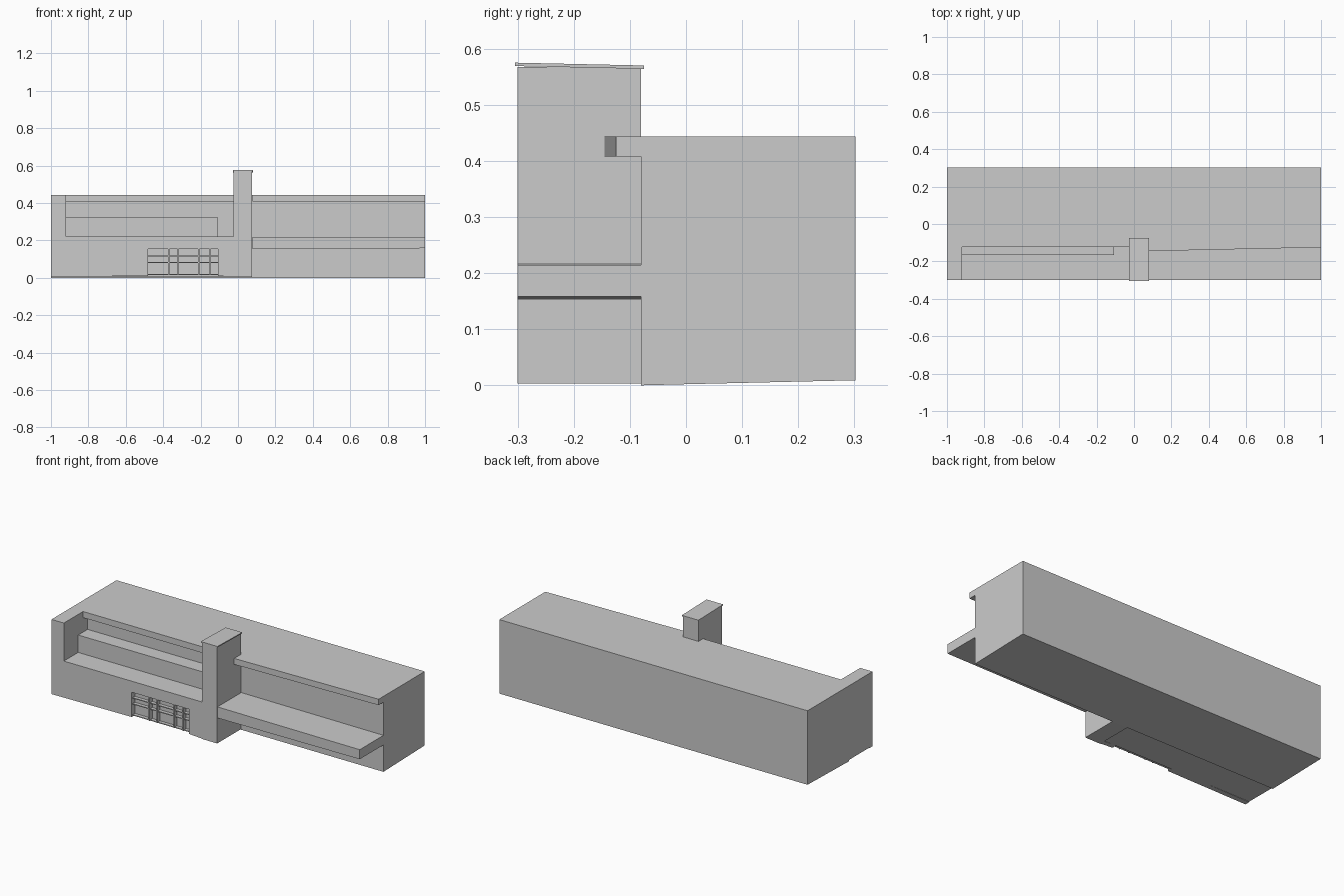
import bpy, bmesh
from mathutils import Vector

if "Cube" in bpy.data.objects:
    bpy.data.objects.remove(bpy.data.objects["Cube"])


def prism(name, base, offset):
    """Extrude a planar outline along an offset vector."""
    bm = bmesh.new()
    face = bm.faces.new([bm.verts.new(p) for p in base])
    new = bmesh.ops.extrude_face_region(bm, geom=[face])["geom"]
    verts = [g for g in new if isinstance(g, bmesh.types.BMVert)]
    bmesh.ops.translate(bm, vec=Vector(offset), verts=verts)
    bmesh.ops.recalc_face_normals(bm, faces=bm.faces[:])
    mesh = bpy.data.meshes.new(name)
    bm.to_mesh(mesh)
    bm.free()
    obj = bpy.data.objects.new(name, mesh)
    bpy.context.collection.objects.link(obj)
    return obj


def box(name, x, y, z):
    base = [(x[0], y[0], z[0]), (x[1], y[0], z[0]), (x[1], y[1], z[0]), (x[0], y[1], z[0])]
    return prism(name, base, (0, 0, z[1] - z[0]))


def along_x(name, x0, x1, profile):
    return prism(name, [(x0, y, z) for y, z in profile], (x1 - x0, 0, 0))


FRONT, WALL, ROOF = -0.3, -0.08, 0.443

# Main block, underside rising slightly towards the back
along_x("main_block", -1, 1, [(WALL, 0), (0, 0.002), (0.302, 0.009), (0.302, ROOF), (WALL, ROOF)])

# Left lower storey: U-shaped plan-front outline around the shallow window opening
prism("lower_storey",
      [(-1, FRONT, 0.005), (-0.48, FRONT, 0.01), (-0.48, FRONT, 0.155), (-0.107, FRONT, 0.155),
       (-0.107, FRONT, 0.01), (-0.025, FRONT, 0.005), (-0.025, FRONT, 0.22), (-1, FRONT, 0.22)],
      (0, 0.03, 0))
box("lower_storey_core", (-1, -0.025), (FRONT + 0.03, WALL), (0.008, 0.22))

# Window bars inside the opening
for i, x in enumerate((-0.37, -0.32, -0.21, -0.15)):
    box(f"window_bar_{i}", (x - 0.003, x + 0.003), (FRONT + 0.005, FRONT + 0.03), (0.015, 0.155))
for i, z in enumerate((0.015, 0.08, 0.115)):
    box(f"window_rail_{i}", (-0.48, -0.107), (FRONT + 0.01, FRONT + 0.03), (z, z + 0.005))

# Left end wall and the step along the terrace
box("end_wall", (-1, -0.92), (FRONT, WALL), (0.22, ROOF))
box("terrace_step", (-0.92, -0.107), (-0.167, WALL), (0.22, 0.322))

# Roof overhangs, the right one tapering in plan
box("left_eave", (-0.92, -0.025), (-0.122, WALL), (0.407, ROOF))
prism("right_eave", [(0.077, -0.145, 0.408), (1, -0.125, 0.408), (1, WALL, 0.408), (0.077, WALL, 0.408)],
      (0, 0, ROOF - 0.408))

# Right balcony slab, thinning slightly to the right
prism("balcony", [(0.077, FRONT, 0.153), (1, FRONT, 0.158), (1, FRONT, 0.214), (0.077, FRONT, 0.218)],
      (0, WALL - FRONT, 0))

# Tower with a thin, slightly sloping cap
box("tower", (-0.025, 0.075), (FRONT, WALL), (0.003, 0.567))
along_x("tower_cap", -0.028, 0.08, [(-0.305, 0.569), (-0.075, 0.564), (-0.075, 0.57), (-0.305, 0.575)])
